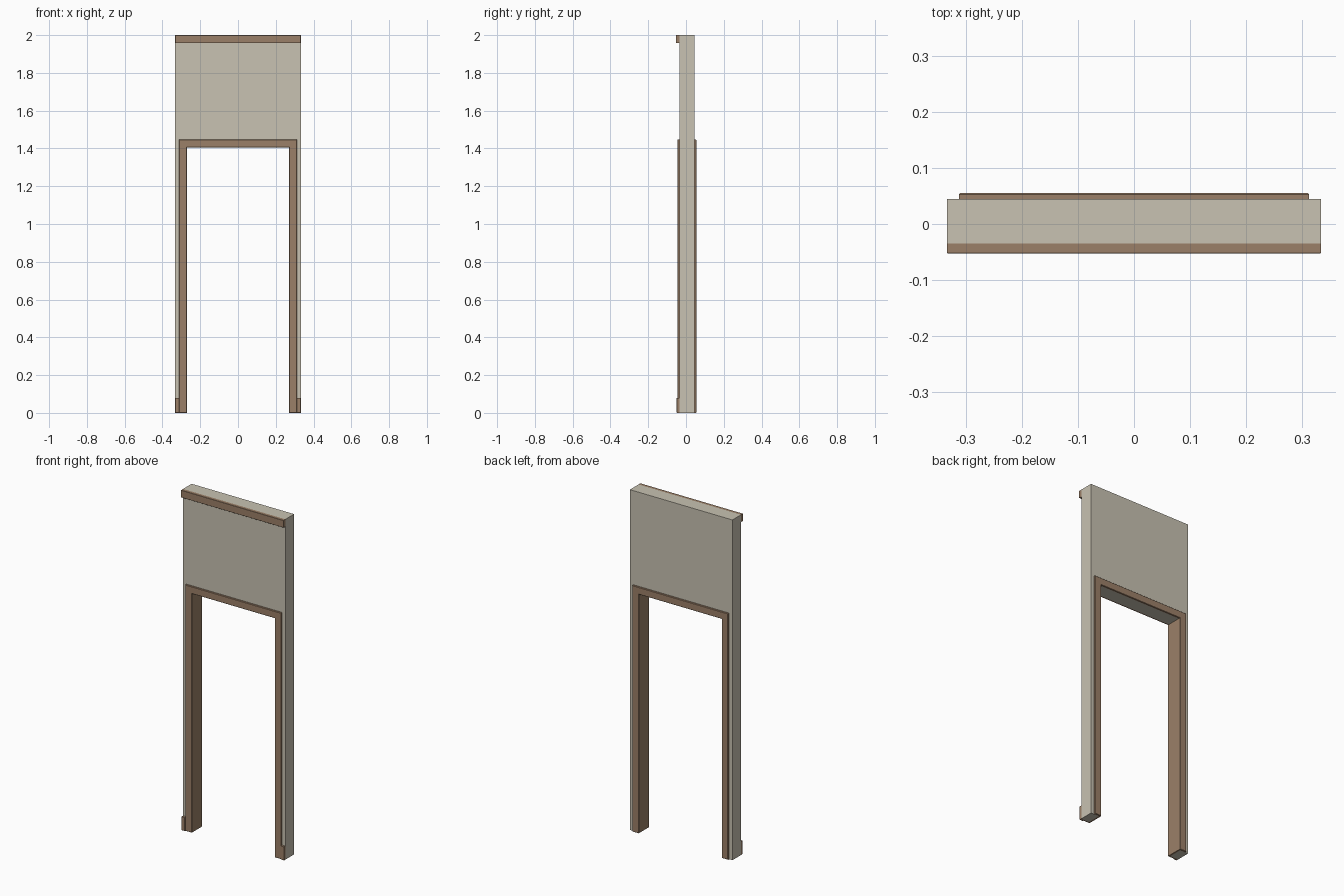
import bpy
import bmesh

cube = bpy.data.objects.get("Cube")
if cube:
    bpy.data.objects.remove(cube)


def material(name, rgb):
    m = bpy.data.materials.new(name)
    m.use_nodes = True
    m.diffuse_color = (*rgb, 1)
    m.node_tree.nodes["Principled BSDF"].inputs["Base Color"].default_value = (*rgb, 1)
    return m


PLASTER = material("pale plaster", (0.58, 0.54, 0.445))
WOOD = material("brown wood", (0.33, 0.216, 0.138))

WALL_FRONT, WALL_BACK = -0.035, 0.045
HALF_W, HEIGHT = 0.333, 2.0
OPEN_W, OPEN_H = 0.27, 1.405
TRIM_W, JAMB = 0.042, 0.01


def extrude_outline(name, outline, y_from, y_to, mat, bevel=0):
    """Extrude an x-z outline along y; bevel softens the edges of the y_to face."""
    bm = bmesh.new()
    face = bm.faces.new([bm.verts.new((x, y_from, z)) for x, z in outline])
    out = bmesh.ops.extrude_face_region(bm, geom=[face], use_keep_orig=True)
    verts = [g for g in out["geom"] if isinstance(g, bmesh.types.BMVert)]
    bmesh.ops.translate(bm, verts=verts, vec=(0, y_to - y_from, 0))
    bmesh.ops.recalc_face_normals(bm, faces=bm.faces)
    if bevel:
        rim = [e for e in bm.edges if all(abs(v.co.y - y_to) < 1e-5 for v in e.verts)]
        bmesh.ops.bevel(bm, geom=rim, offset=bevel, segments=1, affect='EDGES')
    mesh = bpy.data.meshes.new(name)
    bm.to_mesh(mesh)
    bm.free()
    mesh.materials.append(mat)
    obj = bpy.data.objects.new(name, mesh)
    bpy.context.collection.objects.link(obj)
    return obj


def arch(outer, top, inner, inner_top):
    """Outline of a square arch standing on the ground."""
    right = [(inner, inner_top), (inner, 0), (outer, 0), (outer, top)]
    return right + [(-x, z) for x, z in reversed(right)]


def rect(x0, x1, z0, z1):
    return [(x0, z0), (x1, z0), (x1, z1), (x0, z1)]


# Wall with doorway
extrude_outline("wall", arch(HALF_W, HEIGHT, OPEN_W + JAMB, OPEN_H),
                WALL_FRONT, WALL_BACK, PLASTER)

# Door casing on both faces
casing = arch(OPEN_W + TRIM_W, OPEN_H + TRIM_W, OPEN_W, OPEN_H)
extrude_outline("front_casing", casing, WALL_FRONT, WALL_FRONT - 0.01, WOOD, 0.002)
extrude_outline("back_casing", casing, WALL_BACK, WALL_BACK + 0.01, WOOD, 0.002)

# Crown trim along the front top
extrude_outline("crown_trim", rect(-HALF_W, HALF_W, HEIGHT - 0.043, HEIGHT),
                WALL_FRONT, WALL_FRONT - 0.018, WOOD, 0.001)

# Door lining and front skirting stubs, one per side
for side, s in (("left", 1), ("right", -1)):
    extrude_outline(side + "_jamb", rect(s * OPEN_W, s * (OPEN_W + JAMB), 0, OPEN_H),
                    WALL_FRONT, WALL_BACK, WOOD)
    extrude_outline(side + "_skirting", rect(s * (OPEN_W + TRIM_W), s * HALF_W, 0, 0.08),
                    WALL_FRONT, WALL_FRONT - 0.014, WOOD, 0.001)
